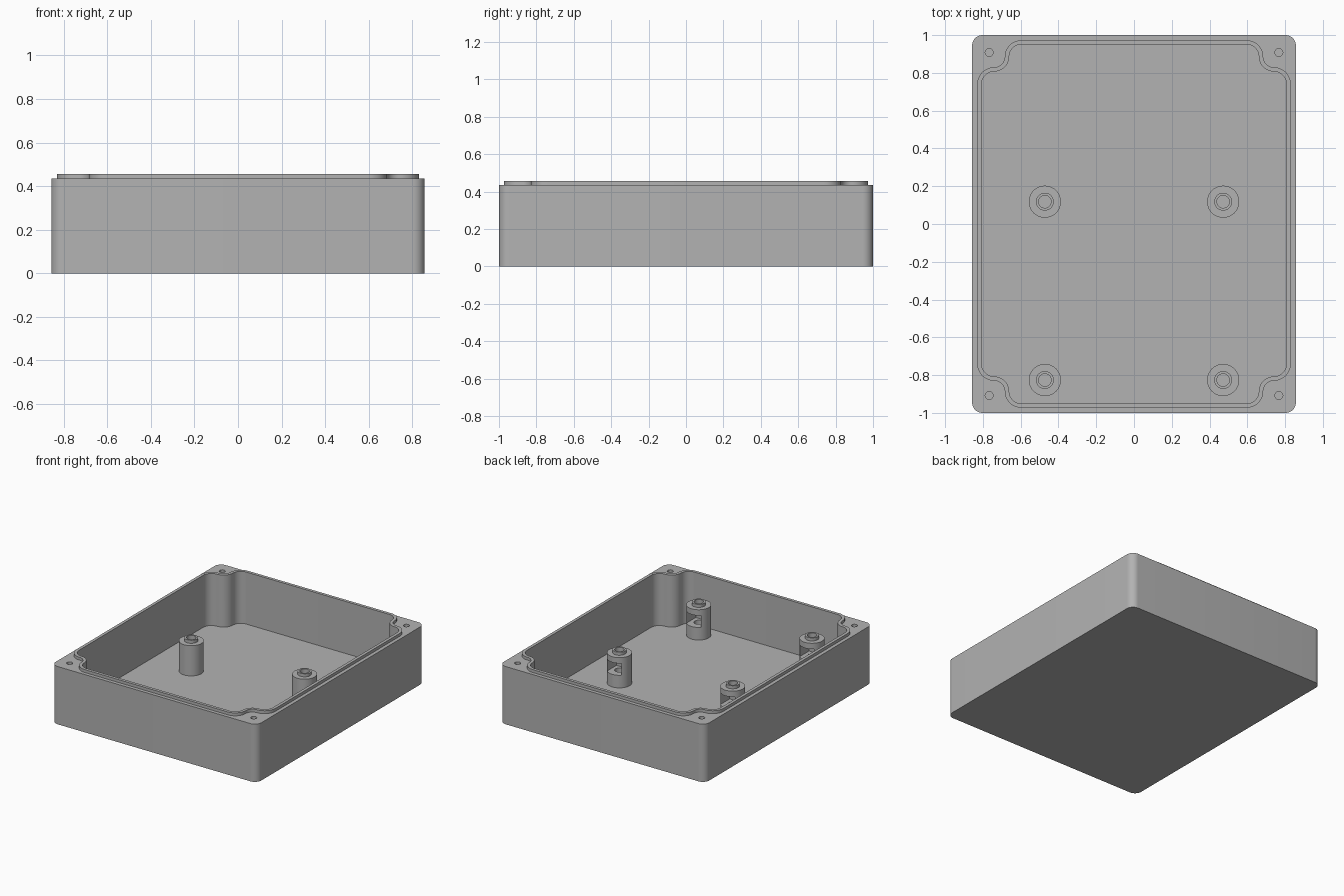
import bpy, bmesh, math

if "Cube" in bpy.data.objects:
    bpy.data.objects.remove(bpy.data.objects["Cube"])

HALF_X, HALF_Y = 0.857, 1.0
WALL_TOP, LIP_TOP, FLOOR = 0.435, 0.457, 0.065
LIP_W = 0.023

grey = bpy.data.materials.new("plain_grey")
grey.diffuse_color = (0.45, 0.45, 0.45, 1)
grey.use_nodes = True
grey.node_tree.nodes["Principled BSDF"].inputs["Base Color"].default_value = grey.diffuse_color


def arc(cx, cy, r, a0, a1, n=10):
    return [(cx + r * math.cos(math.radians(a0 + (a1 - a0) * i / n)),
             cy + r * math.sin(math.radians(a0 + (a1 - a0) * i / n))) for i in range(n + 1)]


def four_way(corner):
    """Mirror the +x +y corner path (counter-clockwise) into a closed outline."""
    pts = list(corner)
    pts += [(-x, y) for x, y in reversed(corner)]
    pts += [(-x, -y) for x, y in corner]
    pts += [(x, -y) for x, y in reversed(corner)]
    return pts


def cavity(d):
    """Cavity outline that steps in around each screw boss, grown by d."""
    return four_way(arc(0.74, 0.74, 0.067 + d, 0, 90)
                    + arc(0.74, 0.886, 0.079 - d, 270, 180)
                    + arc(0.597, 0.886, 0.064 + d, 0, 90))


def circle(cx, cy, r, n=40):
    return arc(cx, cy, r, 0, 360, n)[:-1]


def prism(name, outline, z0, z1):
    bm = bmesh.new()
    face = bm.faces.new([bm.verts.new((x, y, z0)) for x, y in outline])
    ext = bmesh.ops.extrude_face_region(bm, geom=[face])
    bmesh.ops.translate(bm, vec=(0, 0, z1 - z0),
                        verts=[v for v in ext["geom"] if isinstance(v, bmesh.types.BMVert)])
    bmesh.ops.remove_doubles(bm, verts=bm.verts, dist=1e-5)
    bmesh.ops.recalc_face_normals(bm, faces=bm.faces)
    mesh = bpy.data.meshes.new(name)
    bm.to_mesh(mesh)
    bm.free()
    ob = bpy.data.objects.new(name, mesh)
    mesh.materials.append(grey)
    bpy.context.collection.objects.link(ob)
    return ob


def boolean(target, tool, op):
    """Apply a boolean and discard the tool object."""
    mod = target.modifiers.new("cut", 'BOOLEAN')
    mod.operation, mod.object, mod.solver = op, tool, 'EXACT'
    bpy.context.view_layer.objects.active = target
    bpy.ops.object.modifier_apply(modifier=mod.name)
    bpy.data.objects.remove(tool)


def smooth(ob):
    bpy.ops.object.select_all(action='DESELECT')
    ob.select_set(True)
    bpy.context.view_layer.objects.active = ob
    bpy.ops.object.shade_smooth_by_angle(angle=math.radians(30))


# Box body with rounded corners, raised sealing lip and cavity
r = 0.055
body = prism("box_body", four_way(arc(HALF_X - r, HALF_Y - r, r, 0, 90)), 0, WALL_TOP)
boolean(body, prism("lip", cavity(LIP_W), 0.2, LIP_TOP), 'UNION')
boolean(body, prism("cavity", cavity(0), FLOOR, 1), 'DIFFERENCE')

# Lid screw holes in the corner bosses
for sx in (-1, 1):
    for sy in (-1, 1):
        boolean(body, prism("screw_hole", circle(sx * 0.767, sy * 0.908, 0.021, 24), 0.12, 0.6),
                'DIFFERENCE')
smooth(body)

# Mounting posts: stepped top, centre bore, nut slot open to the back
for x in (-0.472, 0.472):
    for y in (-0.826, 0.118):
        post = prism("mounting_post", circle(x, y, 0.085), FLOOR - 0.01, 0.293)
        boolean(post, prism("peg", circle(x, y, 0.047), 0.27, 0.316), 'UNION')
        boolean(post, prism("bore", circle(x, y, 0.033), FLOOR + 0.005, 0.5), 'DIFFERENCE')
        slot = [(x - 0.06, y - 0.05), (x + 0.06, y - 0.05), (x + 0.06, y + 0.12), (x - 0.06, y + 0.12)]
        boolean(post, prism("nut_slot", slot, 0.16, 0.25), 'DIFFERENCE')
        smooth(post)
